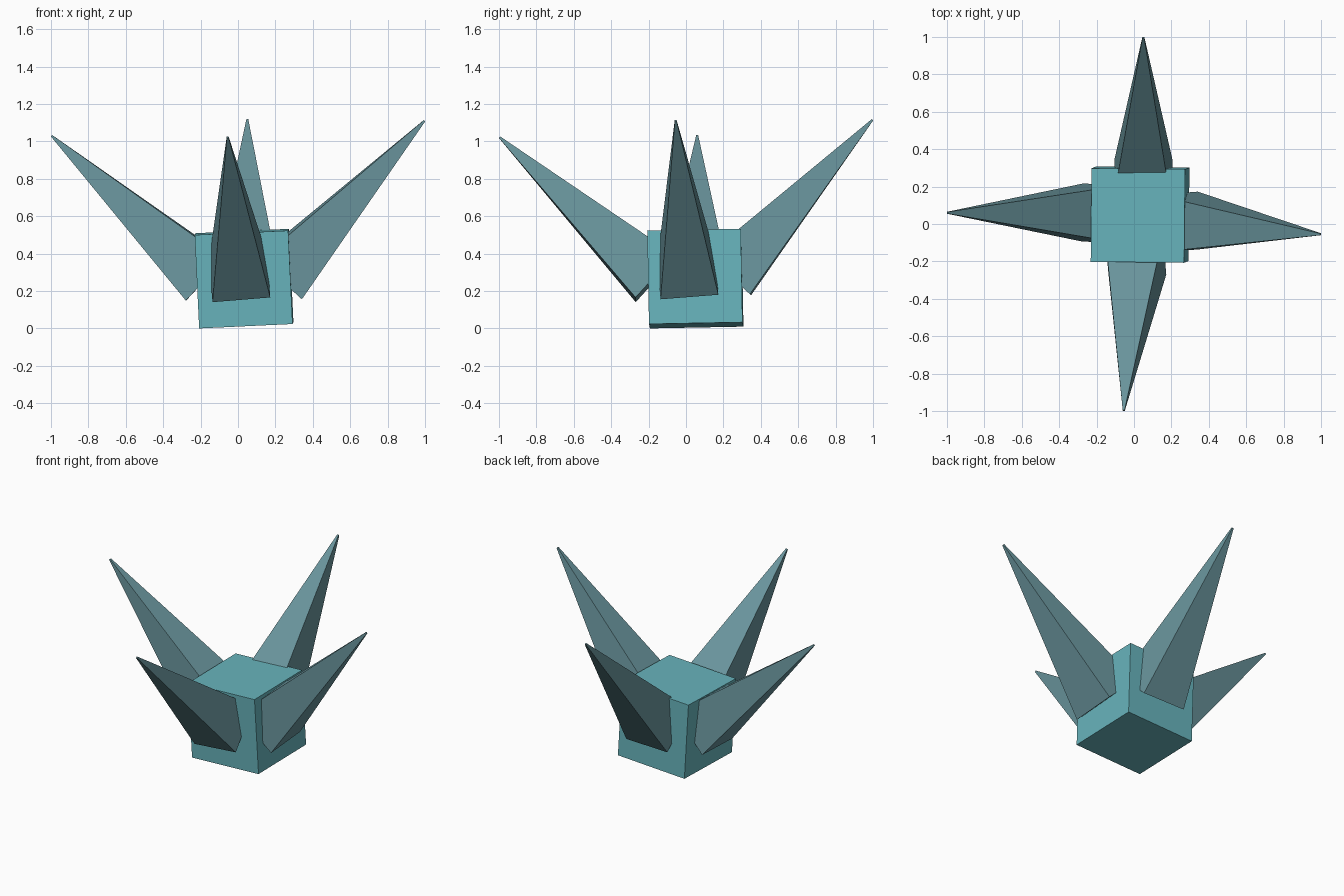
import bpy, bmesh, math
from mathutils import Vector

if "Cube" in bpy.data.objects:
    bpy.data.objects.remove(bpy.data.objects["Cube"])


def material(name, rgb):
    m = bpy.data.materials.new(name)
    m.diffuse_color = (*rgb, 1)
    m.use_nodes = True
    m.node_tree.nodes["Principled BSDF"].inputs["Base Color"].default_value = m.diffuse_color
    return m


TEAL = material("teal", (0.138, 0.456, 0.503))
SLATE = material("slate_teal", (0.141, 0.296, 0.332))


def spike(name, base, tip, side, half=0.155, tip_half=0.005):
    """Four-sided tapered spike with a square base perpendicular to its axis."""
    base, tip, side = Vector(base), Vector(tip), Vector(side)
    axis = (tip - base).normalized()
    u = (side - axis * side.dot(axis)).normalized()
    v = axis.cross(u)
    bm = bmesh.new()
    rings = [[bm.verts.new(c + (u * a + v * b) * h)
              for a, b in ((-1, -1), (1, -1), (1, 1), (-1, 1))]
             for c, h in ((base, half), (tip, tip_half))]
    for ring in rings:
        bm.faces.new(ring)
    for i in range(4):
        j = (i + 1) % 4
        bm.faces.new((rings[0][i], rings[0][j], rings[1][j], rings[1][i]))
    bmesh.ops.recalc_face_normals(bm, faces=bm.faces)
    me = bpy.data.meshes.new(name)
    bm.to_mesh(me)
    bm.free()
    me.materials.append(SLATE)
    bpy.context.collection.objects.link(bpy.data.objects.new(name, me))


# Slightly tilted cube body
bpy.ops.mesh.primitive_cube_add(
    size=0.5, location=(0.0325, 0.05, 0.266),
    rotation=[math.radians(a) for a in (1.1, -2.7, -0.6)])
body = bpy.context.object
body.name = "body"
body.data.materials.append(TEAL)

# One spike leaning outward from each side of the body
spike("front_spike", (0.009, -0.165, 0.267), (-0.055, -0.997, 1.022), (1, 0, 0.08))
spike("right_spike", (0.227, 0.010, 0.272), (0.997, -0.055, 1.110), (0, 1, 0.08))
spike("back_spike", (0.047, 0.231, 0.285), (0.050, 0.997, 1.115), (1, 0, 0.04))
spike("left_spike", (-0.170, 0.057, 0.265), (-0.997, 0.060, 1.030), (0, 1, 0.04))
